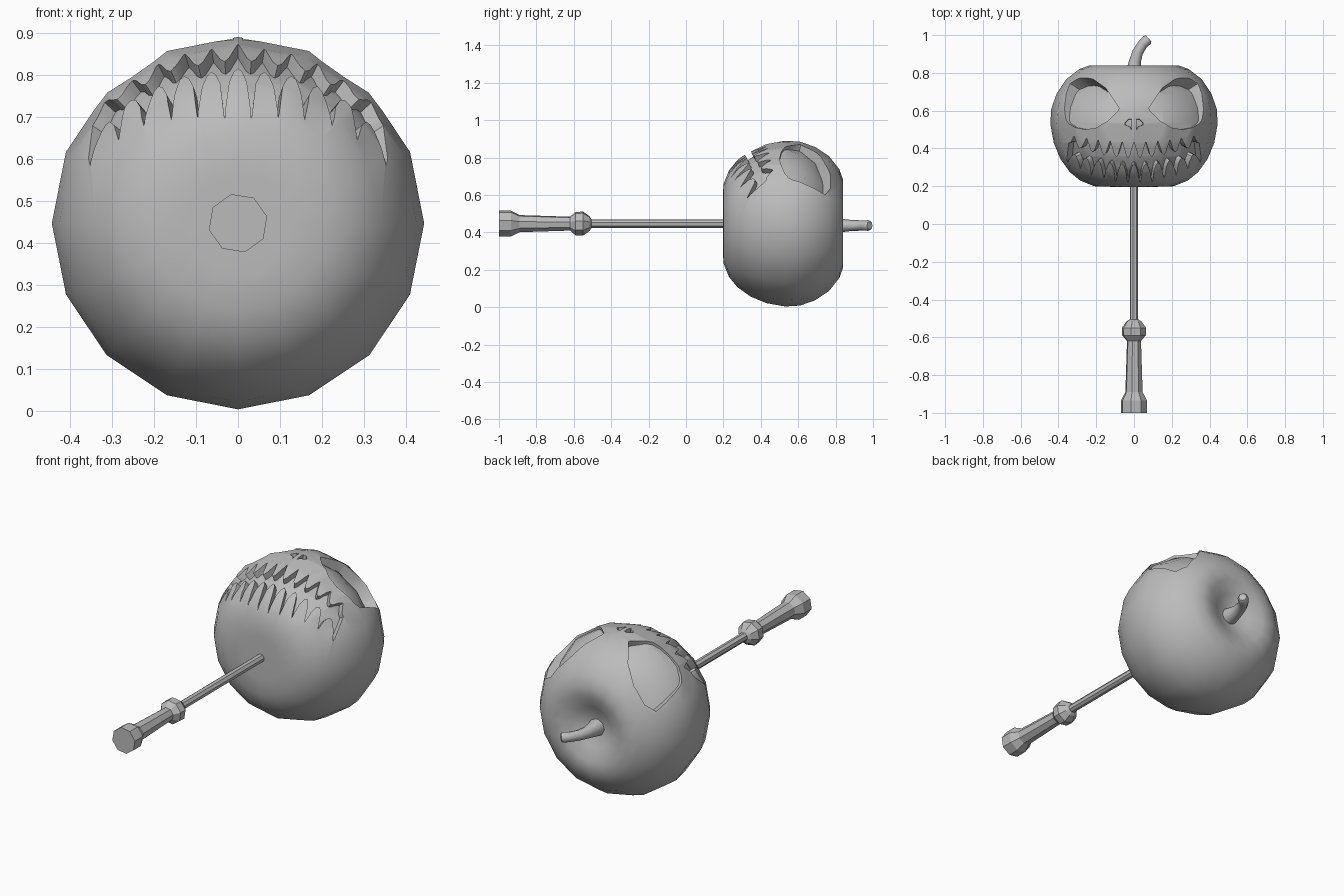
import bpy, bmesh
from math import sin, cos, pi, sqrt
from mathutils import Vector

if "Cube" in bpy.data.objects:
    bpy.data.objects.remove(bpy.data.objects["Cube"], do_unlink=True)

AXIS = 0.447
CORE = Vector((0, 0.52, AXIS))

grey = bpy.data.materials.new("plain grey")
grey.use_nodes = True
grey.diffuse_color = (0.5, 0.5, 0.5, 1)
grey.node_tree.nodes["Principled BSDF"].inputs["Base Color"].default_value = (0.5, 0.5, 0.5, 1)


def finish(name, bm):
    bmesh.ops.remove_doubles(bm, verts=bm.verts, dist=0.0001)
    bmesh.ops.recalc_face_normals(bm, faces=bm.faces)
    mesh = bpy.data.meshes.new(name)
    bm.to_mesh(mesh)
    bm.free()
    mesh.materials.append(grey)
    obj = bpy.data.objects.new(name, mesh)
    bpy.context.collection.objects.link(obj)
    return obj


def select(obj):
    bpy.ops.object.select_all(action='DESELECT')
    obj.select_set(True)
    bpy.context.view_layer.objects.active = obj


def lathe(name, profile, sides, turn=0.0, scale=1.0, shift=0.0):
    """Spin (radius, y) points about the long axis."""
    bm = bmesh.new()
    rings = []
    for r, y in profile:
        y = CORE.y + (y - CORE.y) * scale + shift
        rings.append([bm.verts.new((r * scale * cos(turn + 2 * pi * i / sides), y,
                                    AXIS + r * scale * sin(turn + 2 * pi * i / sides)))
                      for i in range(sides)])
    for a, b in zip(rings, rings[1:]):
        for i in range(sides):
            j = (i + 1) % sides
            bm.faces.new((a[i], a[j], b[j], b[i]))
    for ring, (r, y) in ((rings[0], profile[0]), (rings[-1], profile[-1])):
        if r > 0.001:
            bm.faces.new(ring)
    return finish(name, bm)


def difference(target, cutter):
    cutter.hide_render = True
    select(target)
    mod = target.modifiers.new("cut", 'BOOLEAN')
    mod.operation = 'DIFFERENCE'
    mod.solver = 'EXACT'
    mod.object = cutter
    bpy.ops.object.modifier_apply(modifier=mod.name)


# Pumpkin head: lathed around the handle axis with a dimple at the stem
HEAD = [(0, 0.197), (0.12, 0.197), (0.21, 0.2), (0.285, 0.23), (0.34, 0.275),
        (0.39, 0.345), (0.425, 0.43), (0.443, 0.53), (0.438, 0.61), (0.41, 0.69),
        (0.36, 0.765), (0.29, 0.82), (0.235, 0.84), (0.18, 0.838), (0.11, 0.805),
        (0.05, 0.78), (0, 0.775)]
head = lathe("pumpkin_head", HEAD, 16)


def on_head(x, y):
    """Point on the upper side of the head above (x, y)."""
    for (r0, y0), (r1, y1) in zip(HEAD[1:], HEAD[2:]):
        if y0 <= y <= y1:
            r = r0 + (r1 - r0) * (y - y0) / (y1 - y0)
            return Vector((x, y, AXIS + sqrt(max(r * r - x * x, 0.0004))))


def carve(name, upper, lower, scale, shift):
    """Cut a recess between two edge lines, with a floor like the head itself."""
    bm = bmesh.new()
    cols = []
    for u, l in zip(upper, lower):
        u, l = on_head(*u) - CORE, on_head(*l) - CORE
        cols.append([bm.verts.new(CORE + p) for p in (u * 0.65, u * 1.3, l * 1.3, l * 0.65)])
    for a, b in zip(cols, cols[1:]):
        for i in range(4):
            j = (i + 1) % 4
            bm.faces.new((a[i], a[j], b[j], b[i]))
    bm.faces.new(cols[0])
    bm.faces.new(cols[-1])
    cutter = finish(name + "_cutter", bm)
    floor = lathe(name + "_floor", HEAD, 16, 0, scale, shift)
    difference(cutter, floor)
    difference(head, cutter)
    for helper in (cutter, floor):
        bpy.data.objects.remove(helper, do_unlink=True)


# Angry eyes and nostrils, mirrored
BROW = [(0.37, 0.57), (0.365, 0.68), (0.34, 0.745), (0.29, 0.775),
        (0.22, 0.77), (0.15, 0.72), (0.08, 0.615)]
LID = [(0.365, 0.55), (0.35, 0.53), (0.31, 0.51), (0.26, 0.5),
       (0.2, 0.51), (0.14, 0.545), (0.085, 0.602)]
NOSE_TOP = [(0.012, 0.555), (0.03, 0.555), (0.05, 0.535)]
NOSE_LOW = [(0.012, 0.495), (0.022, 0.515), (0.048, 0.525)]
for side, s in (("left", 1), ("right", -1)):
    def flip(pts):
        return [(s * x, y) for x, y in pts]
    carve(side + "_eye", flip(BROW), flip(LID), 0.97, -0.07)
    carve(side + "_nostril", flip(NOSE_TOP), flip(NOSE_LOW), 0.95, 0)

# Grinning mouth: arched teeth along both edges
TEETH, STEPS, HALF = 11, 6, 0.352
upper, lower = [], []
for i in range(TEETH * STEPS + 1):
    t = i / STEPS
    x = HALF * (2 * t / TEETH - 1)
    size = 0.1 * (1 - 4 * x * x)
    lower.append((x, 0.215 + 0.9 * x * x + size * abs(sin(pi * t)) ** 0.8))
    upper.append((x, 0.435 + 0.3 * x * x - 0.9 * size * abs(cos(pi * t)) ** 1.3))
carve("mouth", upper, lower, 0.92, 0)

select(head)
bpy.ops.object.shade_smooth_by_angle(angle=0.65)

# Faceted handle: pommel, tapered grip, collar and slim rod
lathe("handle", [(0.071, -1), (0.071, -0.935), (0.047, -0.89), (0.038, -0.62),
                 (0.064, -0.59), (0.066, -0.55), (0.04, -0.515), (0.023, -0.505),
                 (0.023, 0.25)], 8, pi / 2 + 0.23)

# Curled stem: tapered tube along a short path
curve = bpy.data.curves.new("stem", 'CURVE')
curve.dimensions = '3D'
curve.bevel_depth = 0.03
curve.bevel_resolution = 2
curve.use_fill_caps = True
path = [(0, 0.77, 1.6), (0, 0.82, 1.3), (0.005, 0.86, 1.05), (0.02, 0.91, 0.95),
        (0.045, 0.95, 0.9), (0.07, 0.975, 0.95), (0.078, 0.982, 0.7)]
spline = curve.splines.new('POLY')
spline.points.add(len(path) - 1)
for point, (x, y, r) in zip(spline.points, path):
    point.co = (x, y, AXIS - 0.01, 1)
    point.radius = r
curve.materials.append(grey)
stem = bpy.data.objects.new("stem", curve)
bpy.context.collection.objects.link(stem)
select(stem)
bpy.ops.object.convert(target='MESH')
bpy.ops.object.shade_smooth_by_angle(angle=0.8)
